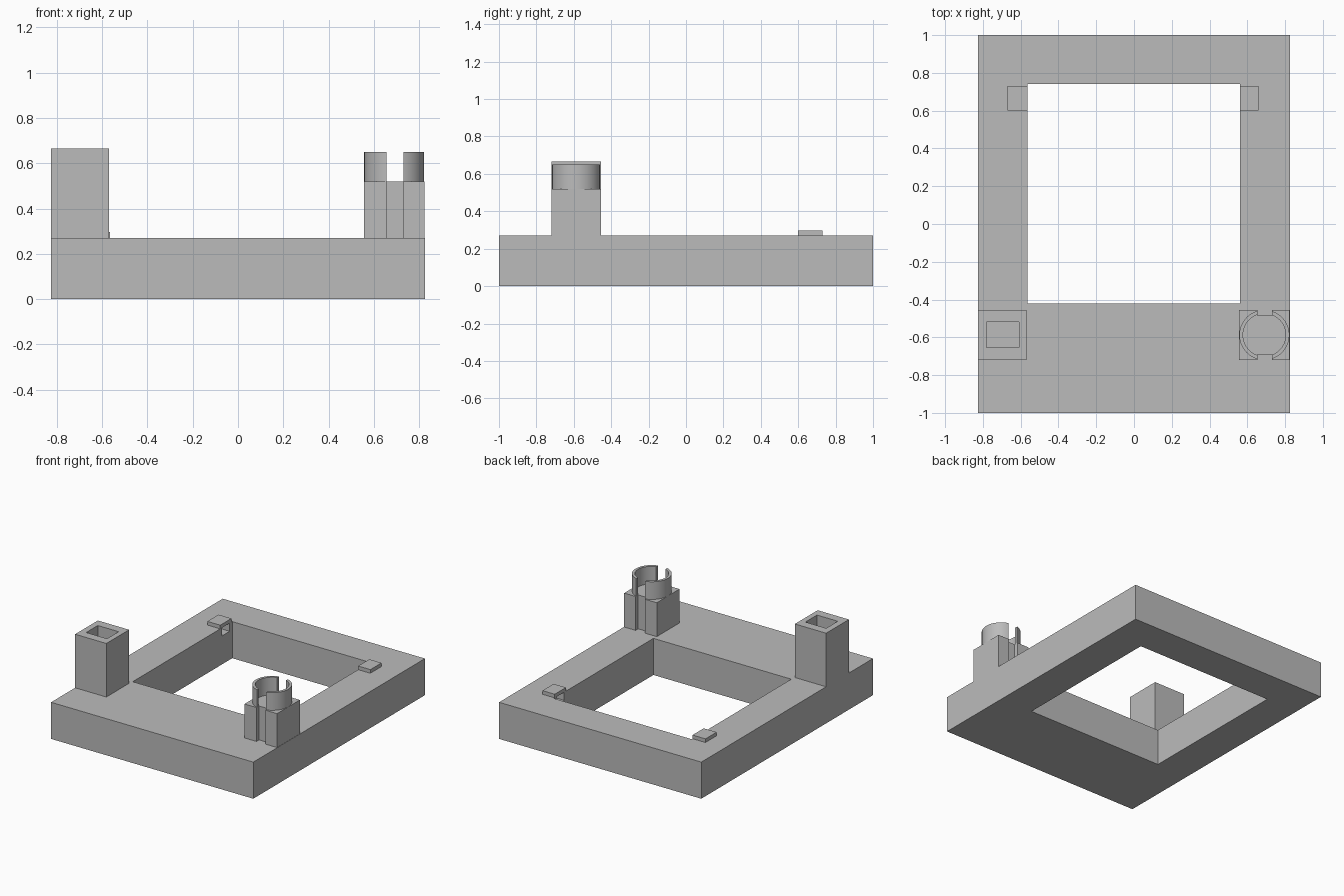
import bpy
import bmesh

if "Cube" in bpy.data.objects:
    bpy.data.objects.remove(bpy.data.objects["Cube"], do_unlink=True)

grey = bpy.data.materials.new("plain grey")
grey.use_nodes = True
colour = (0.5, 0.5, 0.5, 1)
grey.diffuse_color = colour
grey.node_tree.nodes["Principled BSDF"].inputs["Base Color"].default_value = colour


def finish(name, bm):
    mesh = bpy.data.meshes.new(name)
    bm.to_mesh(mesh)
    bm.free()
    mesh.materials.append(grey)
    obj = bpy.data.objects.new(name, mesh)
    bpy.context.collection.objects.link(obj)
    return obj


def box(name, x, y, z):
    bm = bmesh.new()
    bmesh.ops.create_cube(bm, size=1)
    for v in bm.verts:
        for i, (low, high) in enumerate((x, y, z)):
            v.co[i] = low if v.co[i] < 0 else high
    return finish(name, bm)


def cylinder(name, radius, centre, z):
    bm = bmesh.new()
    bmesh.ops.create_cone(bm, cap_ends=True, segments=64, radius1=radius,
                          radius2=radius, depth=z[1] - z[0])
    bmesh.ops.translate(bm, verts=bm.verts, vec=(*centre, sum(z) / 2))
    return finish(name, bm)


def combine(obj, other, operation="DIFFERENCE"):
    mod = obj.modifiers.new(operation.title(), "BOOLEAN")
    mod.operation = operation
    mod.solver = "EXACT"
    mod.object = other
    bpy.context.view_layer.objects.active = obj
    bpy.ops.object.modifier_apply(modifier=mod.name)
    bpy.data.objects.remove(other, do_unlink=True)


TOP, SHELF = 0.27, 0.52
POST_Y = (-0.72, -0.455)

# Rectangular base frame with its opening
frame = box("base_frame", (-0.825, 0.825), (-1, 1), (0, TOP))
combine(frame, box("opening", (-0.565, 0.56), (-0.42, 0.74), (-1, 1)))

# Raised tabs over small pockets in the inner walls
for name, outer, inner, deep in (("right_tab", -0.67, -0.565, -0.645),
                                 ("left_tab", 0.66, 0.56, 0.64)):
    box(name, sorted((outer, inner)), (0.6, 0.73), (TOP, 0.297))
    pocket = sorted((deep, inner * 0.9))
    combine(frame, box("pocket", pocket, (0.62, 0.71), (0.21, 0.4)))

# Hollow square post
square_post = box("square_post", (-0.825, -0.57), POST_Y, (TOP, 0.665))
combine(square_post, box("socket", (-0.78, -0.61), (-0.655, -0.52), (0.3, 1)))

# Square pedestal carrying a round split collar
centre = (0.69, -0.5875)
slot_x = (0.655, 0.73)
pedestal = box("collar_pedestal", (0.557, 0.823), POST_Y, (TOP, SHELF))
collar = cylinder("split_collar", 0.1325, centre, (SHELF, 0.65))
combine(collar, cylinder("bore", 0.113, centre, (0, 1)))
combine(collar, box("slot", slot_x, (-0.8, -0.4), (0, 1)))

# Upright grooves in the pedestal, in line with the collar slots
for y in ((-0.8, POST_Y[0] + 0.03), (POST_Y[1] - 0.03, -0.4)):
    combine(pedestal, box("groove", slot_x, y, (0, 1)))

bpy.ops.object.select_all(action="DESELECT")
collar.select_set(True)
bpy.context.view_layer.objects.active = collar
bpy.ops.object.shade_smooth_by_angle()
